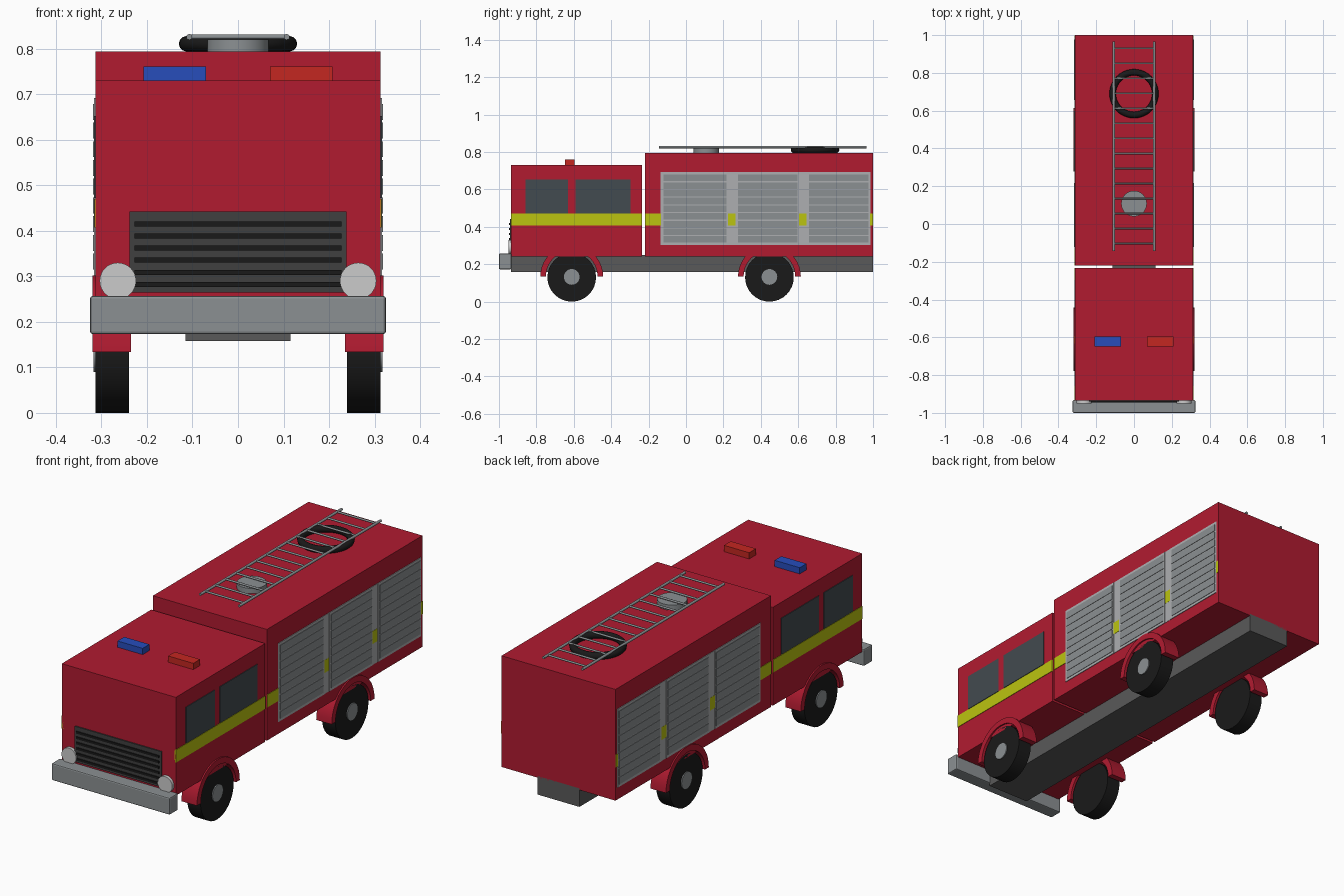
import bpy, bmesh
from math import pi, cos, sin, radians
from mathutils import Matrix, Vector

if "Cube" in bpy.data.objects:
    bpy.data.objects.remove(bpy.data.objects["Cube"])


def mat(name, *rgb):
    m = bpy.data.materials.new(name)
    m.diffuse_color = (*rgb, 1)
    m.use_nodes = True
    m.node_tree.nodes["Principled BSDF"].inputs["Base Color"].default_value = m.diffuse_color
    return m


RED = mat("red", 0.44, 0.011, 0.03)
YELLOW = mat("yellow", 0.5, 0.55, 0.005)
BLUE = mat("blue", 0.02, 0.075, 0.5)
ORANGE = mat("signal_red", 0.55, 0.02, 0.015)
RUBBER = mat("rubber", 0.01, 0.01, 0.01)
GLASS = mat("glass", 0.055, 0.07, 0.08)
STEEL = mat("steel", 0.26, 0.28, 0.29)
LIGHT = mat("light_steel", 0.42, 0.43, 0.44)
DARK = mat("dark_steel", 0.1, 0.1, 0.1)
GRILLE = mat("grille_grey", 0.05, 0.05, 0.05)
LAMP = mat("lamp", 0.53, 0.53, 0.54)


def finish(name, bm, material, smooth=False):
    bmesh.ops.recalc_face_normals(bm, faces=bm.faces)
    me = bpy.data.meshes.new(name)
    bm.to_mesh(me)
    bm.free()
    ob = bpy.data.objects.new(name, me)
    bpy.context.collection.objects.link(ob)
    me.materials.append(material)
    if smooth:
        bpy.ops.object.select_all(action='DESELECT')
        ob.select_set(True)
        bpy.context.view_layer.objects.active = ob
        bpy.ops.object.shade_smooth_by_angle(angle=radians(40))
    return ob


def boxes(name, spans, material):
    """One object from boxes given as (x0, x1, y0, y1, z0, z1)."""
    bm = bmesh.new()
    for x0, x1, y0, y1, z0, z1 in spans:
        m = (Matrix.Translation(((x0 + x1) / 2, (y0 + y1) / 2, (z0 + z1) / 2))
             @ Matrix.Diagonal((x1 - x0, y1 - y0, z1 - z0, 1)))
        bmesh.ops.create_cube(bm, size=1, matrix=m)
    return finish(name, bm, material)


def rods(name, segs, r, material, n=32):
    """One object from cylinders given as (start, end)."""
    bm = bmesh.new()
    for a, b in segs:
        a, b = Vector(a), Vector(b)
        rot = (b - a).to_track_quat('Z', 'Y').to_matrix().to_4x4()
        bmesh.ops.create_cone(bm, cap_ends=True, segments=n, radius1=r, radius2=r,
                              depth=(b - a).length, matrix=Matrix.Translation((a + b) / 2) @ rot)
    return finish(name, bm, material, True)


def bevel(ob, w):
    b = ob.modifiers.new("bevel", 'BEVEL')
    b.width, b.segments = w, 2


def arch(name, side, y, z, r0, r1, x0, x1):
    """Half-ring wheel arch extruded along x."""
    bm = bmesh.new()
    n = 20
    rings = []
    for i in range(n + 1):
        a = pi * i / n
        rings.append([bm.verts.new((side * x, y + r * cos(a), z + r * sin(a)))
                      for x, r in ((x0, r0), (x1, r0), (x1, r1), (x0, r1))])
    for p, q in zip(rings, rings[1:]):
        for k in range(4):
            bm.faces.new((p[k], p[(k + 1) % 4], q[(k + 1) % 4], q[k]))
    bm.faces.new(rings[0])
    bm.faces.new(rings[-1])
    return finish(name, bm, RED, True)


# main volumes
boxes("chassis", [(-0.115, 0.115, -0.935, 1, 0.158, 0.25)], DARK)
boxes("cab", [(-0.313, 0.313, -0.935, -0.234, 0.242, 0.73)], RED)
boxes("rear_body", [(-0.313, 0.313, -0.22, 1, 0.242, 0.794)], RED)
bevel(boxes("front_bumper", [(-0.325, 0.325, -1, -0.933, 0.173, 0.257)], STEEL), 0.006)

# grille and headlights
boxes("grille", [(-0.238, 0.238, -0.941, -0.93, 0.265, 0.442)], GRILLE)
boxes("grille_slats", [(-0.227, 0.227, -0.946, -0.938, z - 0.0055, z + 0.0055)
                       for z in (0.282 + 0.0267 * i for i in range(6))], RUBBER)
rods("headlights", [((x, -0.93, 0.29), (x, -0.95, 0.29)) for x in (-0.264, 0.264)], 0.04, LAMP)

# roof beacons
boxes("blue_beacon", [(-0.208, -0.07, -0.648, -0.595, 0.728, 0.761)], BLUE)
boxes("red_beacon", [(0.07, 0.208, -0.648, -0.595, 0.728, 0.761)], ORANGE)

# roller shutter bays along each side
BAYS = ((-0.133, 0.225), (0.265, 0.605), (0.645, 0.985))
SLATS, Z0, Z1 = 9, 0.312, 0.682
PITCH = (Z1 - Z0) / SLATS

for s, label in ((1, "right"), (-1, "left")):
    def side(x0, x1, *rest):
        return (min(s * x0, s * x1), max(s * x0, s * x1), *rest)

    boxes(f"{label}_windows", [side(0.305, 0.316, -0.857, -0.632, 0.472, 0.652),
                               side(0.305, 0.316, -0.592, -0.297, 0.472, 0.652)], GLASS)
    boxes(f"{label}_stripe", [side(0.305, 0.3155, -0.935, -0.234, 0.407, 0.47),
                              side(0.305, 0.3155, -0.22, 0.999, 0.407, 0.47)], YELLOW)
    boxes(f"{label}_shutter_frame", [side(0.305, 0.3145, -0.135, 0.987, 0.302, 0.692)], LIGHT)
    boxes(f"{label}_shutter_panels", [side(0.306, 0.3162, a, b, 0.302, 0.692)
                                      for a, b in BAYS], LIGHT)
    boxes(f"{label}_shutter_slats",
          [side(0.307, 0.3185, a + 0.012, b - 0.008,
                Z0 + PITCH * i + 0.003, Z0 + PITCH * (i + 1) - 0.003)
           for a, b in BAYS for i in range(SLATS)], STEEL)

    # wheels, hubs and arches
    for y, end in ((-0.611, "front"), (0.446, "rear")):
        rods(f"{end}_{label}_tyre", [((s * 0.24, y, 0.13), (s * 0.313, y, 0.13))], 0.13, RUBBER)
        rods(f"{end}_{label}_hub", [((s * 0.25, y, 0.132), (s * 0.318, y, 0.132))], 0.042, STEEL)
        arch(f"{end}_{label}_arch", s, y, 0.134, 0.138, 0.168, 0.235, 0.32)

# roof ladder
rods("ladder_rails", [((x, -0.144, 0.826), (x, 0.966, 0.826)) for x in (-0.107, 0.107)],
     0.0065, STEEL, 12)
rods("ladder_rungs", [((-0.107, y, 0.826), (0.107, y, 0.826))
                      for y in (-0.103 + 0.0795 * i for i in range(14))], 0.005, STEEL, 10)

# roof pump turret and coiled hose ring
rods("roof_turret", [((0, 0.108, 0.79), (0, 0.108, 0.82))], 0.068, STEEL)
bpy.ops.mesh.primitive_torus_add(major_radius=0.113, minor_radius=0.017, major_segments=40,
                                 minor_segments=12, location=(0, 0.69, 0.811))
hose = bpy.context.object
hose.name = "roof_hose_ring"
hose.data.materials.append(RUBBER)
bpy.ops.object.shade_smooth_by_angle(angle=radians(40))
